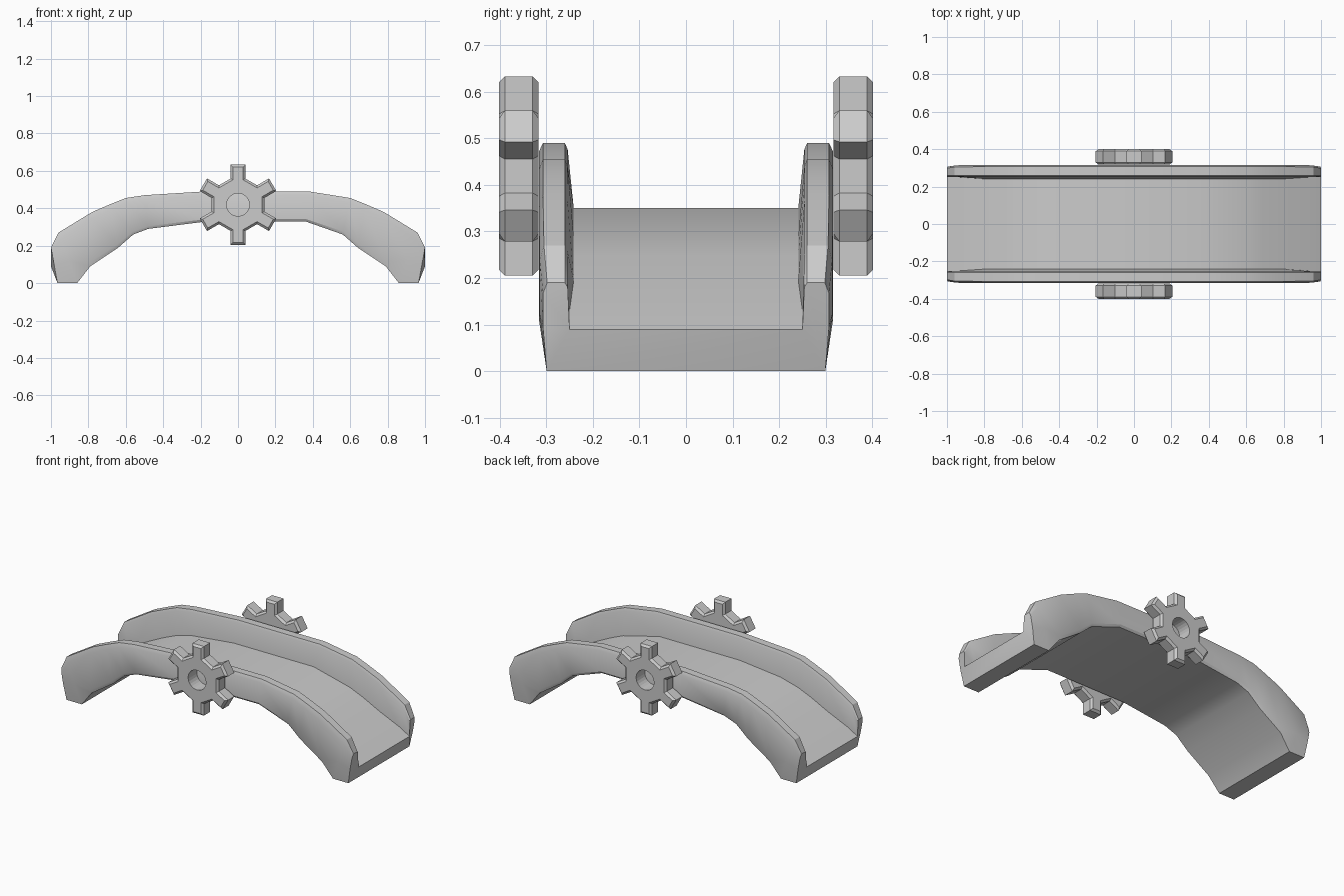
import bpy, bmesh
from math import radians, cos, sin

if "Cube" in bpy.data.objects:
    bpy.data.objects.remove(bpy.data.objects["Cube"])


def make_object(name, bm):
    bmesh.ops.recalc_face_normals(bm, faces=bm.faces)
    mesh = bpy.data.meshes.new(name)
    bm.to_mesh(mesh)
    bm.free()
    ob = bpy.data.objects.new(name, mesh)
    bpy.context.collection.objects.link(ob)
    return ob


def skin(bm, rings, closed=False):
    n = len(rings[0])
    pairs = list(zip(rings, rings[1:])) + ([(rings[-1], rings[0])] if closed else [])
    for a, b in pairs:
        for i in range(n):
            j = (i + 1) % n
            bm.faces.new((a[i], a[j], b[j], b[i]))


# Arched deck with rails: stations of (underside, deck, rail top) as x, z
end = [((.965, 0), (1, .09), (1, .19)),
       ((.86, 0), (.93, .13), (.96, .27)),
       ((.79, .09), (.80, .195), (.78, .38)),
       ((.64, .19), (.69, .25), (.68, .423)),
       ((.56, .26), (.60, .288), (.60, .455))]
middle = [((.36, .33), (.35, .35), (.38, .49)),
          ((-.18, .328), (-.2, .35), (-.18, .49)),
          ((-.48, .29), (-.48, .32), (-.5, .47))]
left = [tuple((-x, z) for x, z in s) for s in reversed(end)]
stations = end + middle + left


def section(bm, s, k):
    """U-shaped ring; k is how many stations it lies from the nearer end."""
    b, d, t = s
    out = (.307, .314)[k] if k < 2 else .316
    low = .299 if k < 2 else .307
    inner = .25 if k < 2 else .241

    def mix(p, q, f):
        return p[0] + (q[0] - p[0]) * f, p[1] + (q[1] - p[1]) * f
    f = (.5, .45)[k] if k < 2 else .08
    half = [(low, b), (out, mix(b, t, f)), (out, mix(b, t, .88)), (out - .009, t),
            (.26, t), (.254, mix(t, d, .1)), (inner, d)]
    pts = [(p[0], -y, p[1]) for y, p in half]
    pts += [(x, -y, z) for x, y, z in reversed(pts)]
    return [bm.verts.new(p) for p in pts]


bm = bmesh.new()
last = len(stations) - 1
rings = [section(bm, s, min(i, last - i)) for i, s in enumerate(stations)]
skin(bm, rings)
for r in (rings[0], rings[-1]):
    bm.faces.new((r[0], r[6], r[7], r[13]))
    bm.faces.new(r[:7])
    bm.faces.new(r[7:])
arch = make_object("arched_trough", bm)
bpy.context.view_layer.objects.active = arch
arch.select_set(True)
bpy.ops.object.shade_smooth_by_angle(angle=radians(32))


# Six-toothed gears with chamfered rims and a round hole
def gear_outline(inset):
    hw, tip, apothem = .039 - inset, .214 - inset, .141 - inset
    base = (apothem - hw * .5) / cos(radians(30))
    pts = []
    for i in range(6):
        a = radians(30 + 60 * i)
        for r, w in ((base, -hw), (tip, -hw), (tip, hw), (base, hw)):
            pts.append((r * cos(a) - w * sin(a), r * sin(a) + w * cos(a)))
    return pts


hole = [(.061 * cos(radians(7.5 + 15 * i)), .061 * sin(radians(7.5 + 15 * i)))
        for i in range(24)]


def gear(name, side):
    bm = bmesh.new()
    layers = [(.317, gear_outline(.012)), (.329, gear_outline(0)),
              (.389, gear_outline(0)), (.401, gear_outline(.012)),
              (.401, hole), (.317, hole)]
    rings = [[bm.verts.new((x, side * y, z + .419)) for x, z in pts] for y, pts in layers]
    skin(bm, rings, closed=True)
    return make_object(name, bm)


gear("front_gear", -1)
gear("back_gear", 1)
